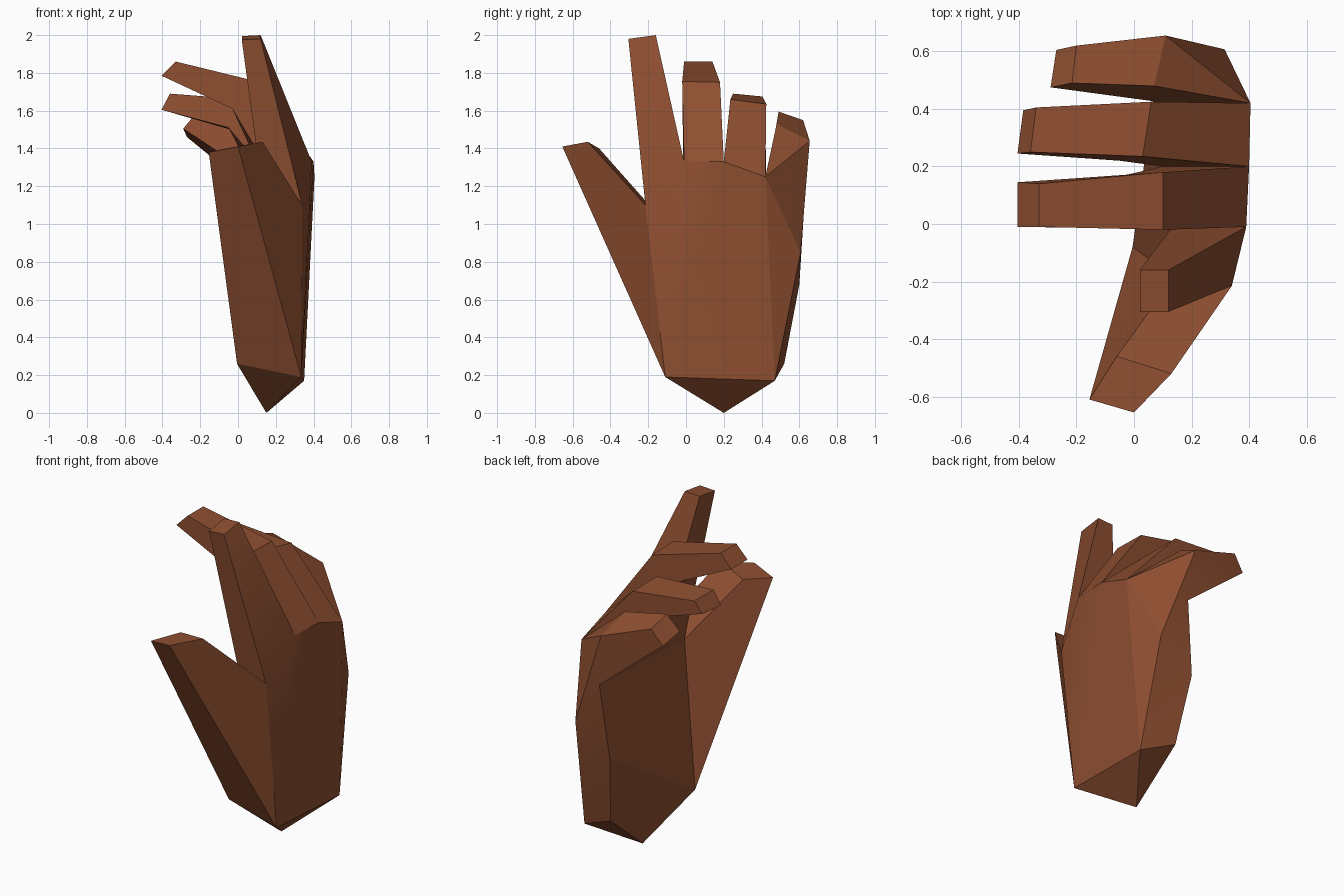
import bpy
import bmesh
import math

cube = bpy.data.objects.get("Cube")
if cube:
    bpy.data.objects.remove(cube, do_unlink=True)

skin = bpy.data.materials.new("brown_skin")
skin.use_nodes = True
tone = (0.275, 0.079, 0.031, 1.0)
skin.diffuse_color = tone
skin.node_tree.nodes["Principled BSDF"].inputs["Base Color"].default_value = tone

bm = bmesh.new()


def point(x, y, z):
    return bm.verts.new((x, y, z))


def points(*coords):
    return [point(*c) for c in coords]


def panel(*corners):
    bm.faces.new(corners)


def digit(*rings):
    """Bridge four-cornered rings from the knuckle outwards and cap the tip."""
    for low, high in zip(rings, rings[1:]):
        for i in range(4):
            j = (i + 1) % 4
            panel(low[i], low[j], high[j], high[i])
    panel(*rings[-1])


# Wrist corners
wrist_tip = point(0.15, 0.2, 0)
wrist_front = point(0.335, -0.11, 0.19)
wrist_back = point(0.35, 0.47, 0.17)
wrist_heel = point(0.14, 0.52, 0.26)
wrist_thumb = point(-0.005, -0.08, 0.26)

# Knuckle line on the back of the hand, and finger roots on the palm
knuckle = points((0.34, -0.215, 1.1), (0.39, -0.01, 1.33),
                 (0.4, 0.2, 1.33), (0.405, 0.42, 1.25))
root = points((0.14, -0.185, 1.09), (0.13, -0.015, 1.34),
              (0.1, 0.2, 1.33), (0.08, 0.425, 1.26))

# Outer edge of the hand
edge_back = point(0.315, 0.607, 0.85)
edge_palm = point(0.09, 0.6, 0.68)
pinky_top = point(0.11, 0.655, 1.44)
pinky_under = point(0.14, 0.628, 1.125)

# Back of the hand
panel(wrist_front, wrist_back, knuckle[2], knuckle[1])
panel(wrist_front, knuckle[1], knuckle[0])
panel(wrist_back, knuckle[3], knuckle[2])
panel(wrist_back, edge_back, knuckle[3])

# Outer side
panel(wrist_back, wrist_heel, edge_palm, edge_back)
panel(edge_back, edge_palm, pinky_under)
panel(edge_back, pinky_under, pinky_top)
panel(edge_back, pinky_top, knuckle[3])

# Wrist end
panel(wrist_front, wrist_tip, wrist_back)
panel(wrist_back, wrist_tip, wrist_heel)
panel(wrist_front, wrist_thumb, wrist_tip)

# Palm
panel(wrist_tip, wrist_thumb, wrist_heel)
panel(wrist_thumb, edge_palm, wrist_heel)
panel(wrist_thumb, root[0], pinky_under, edge_palm)
panel(root[0], root[3], pinky_under)
panel(root[0], root[2], root[3])
panel(root[0], root[1], root[2])

# Thumb
digit([knuckle[0], wrist_front, wrist_thumb, root[0]],
      points((0.13, -0.52, 1.435), (0, -0.655, 1.41),
             (-0.155, -0.61, 1.38), (-0.06, -0.46, 1.4)))

# Index finger
digit([knuckle[0], knuckle[1], root[1], root[0]],
      points((0.12, -0.305, 1.98), (0.12, -0.16, 2),
             (0.02, -0.16, 1.995), (0.02, -0.305, 1.975)))

# Middle finger
digit([knuckle[1], knuckle[2], root[2], root[1]],
      points((0.1, -0.02, 1.755), (0.1, 0.18, 1.75),
             (-0.03, 0.17, 1.61), (-0.03, -0.015, 1.61)),
      points((-0.33, -0.01, 1.86), (-0.33, 0.14, 1.86),
             (-0.405, 0.145, 1.785), (-0.405, -0.01, 1.785)))

# Ring finger
digit([knuckle[2], knuckle[3], root[3], root[2]],
      points((0.03, 0.235, 1.66), (0.06, 0.425, 1.635),
             (-0.04, 0.42, 1.5), (-0.05, 0.22, 1.51)),
      points((-0.36, 0.25, 1.69), (-0.34, 0.405, 1.675),
             (-0.385, 0.395, 1.605), (-0.405, 0.245, 1.605)))

# Little finger, with an extra bend on its inner side
bend = point(0.07, 0.48, 1.53)
tip = points((-0.215, 0.49, 1.595), (-0.2, 0.62, 1.55),
             (-0.27, 0.605, 1.46), (-0.29, 0.475, 1.505))
panel(knuckle[3], pinky_top, bend)
panel(bend, pinky_top, tip[1], tip[0])
panel(pinky_top, pinky_under, tip[2], tip[1])
panel(pinky_under, root[3], tip[3], tip[2])
panel(knuckle[3], bend, root[3])
panel(bend, tip[0], tip[3], root[3])
panel(*tip)

bmesh.ops.recalc_face_normals(bm, faces=bm.faces)
mesh = bpy.data.meshes.new("hand")
bm.to_mesh(mesh)
bm.free()
mesh.materials.append(skin)
hand = bpy.data.objects.new("hand", mesh)
bpy.context.collection.objects.link(hand)

for other in bpy.context.selected_objects:
    other.select_set(False)
hand.select_set(True)
bpy.context.view_layer.objects.active = hand
bpy.ops.object.shade_smooth_by_angle(angle=math.radians(20))
